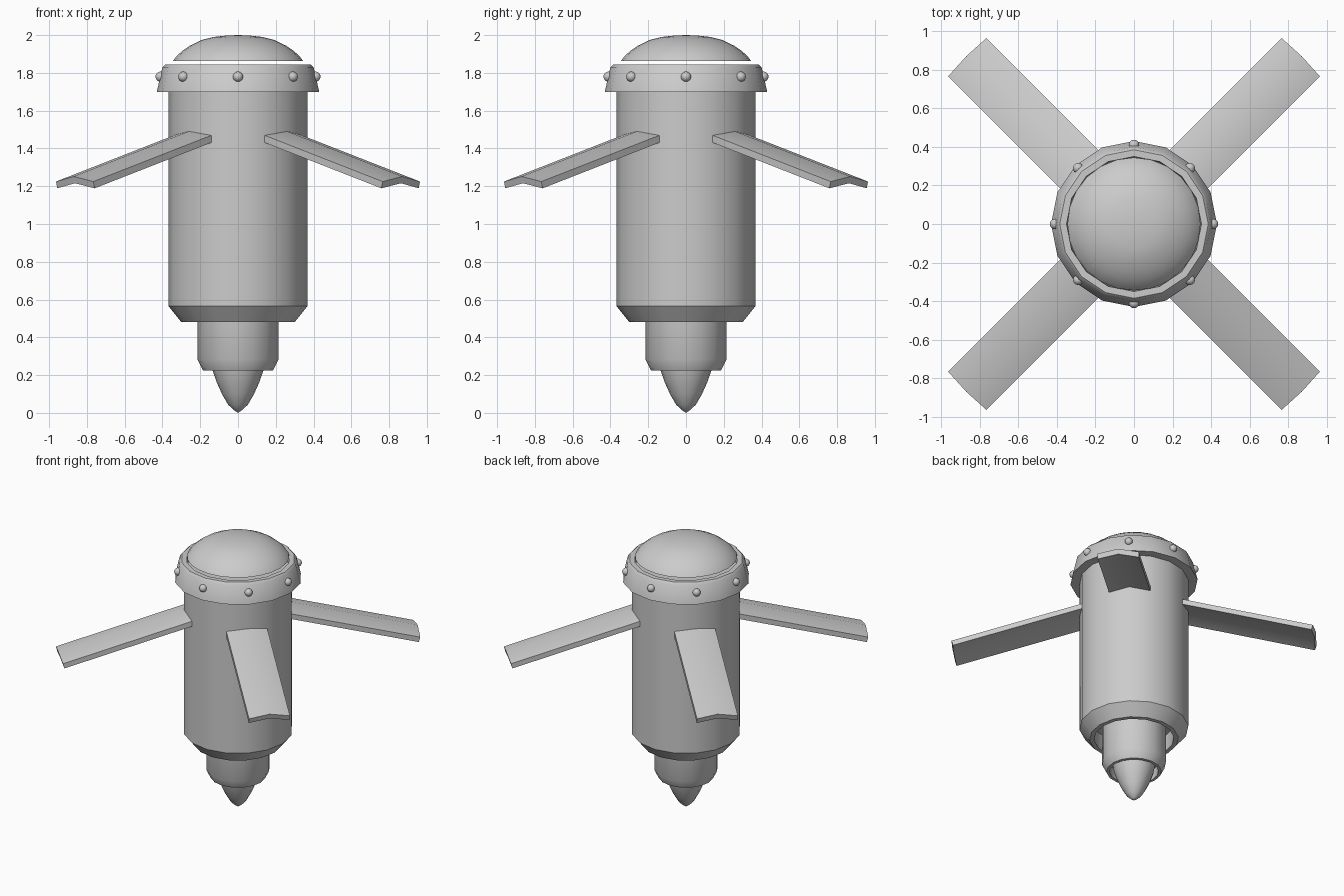
import bpy, math
from mathutils import Vector

cube = bpy.data.objects.get("Cube")
if cube:
    bpy.data.objects.remove(cube, do_unlink=True)

grey = bpy.data.materials.new("plain_grey")
grey.use_nodes = True
grey.diffuse_color = (0.6, 0.6, 0.6, 1)
grey.node_tree.nodes["Principled BSDF"].inputs["Base Color"].default_value = (0.6, 0.6, 0.6, 1)


def finish(obj):
    obj.data.materials.append(grey)
    bpy.ops.object.select_all(action='DESELECT')
    obj.select_set(True)
    bpy.context.view_layer.objects.active = obj
    bpy.ops.object.mode_set(mode='EDIT')
    bpy.ops.mesh.select_all(action='SELECT')
    bpy.ops.mesh.normals_make_consistent(inside=False)
    bpy.ops.object.mode_set(mode='OBJECT')
    bpy.ops.object.shade_smooth_by_angle(angle=math.radians(32))


def make(name, verts, faces):
    mesh = bpy.data.meshes.new(name)
    mesh.from_pydata(verts, [], faces)
    obj = bpy.data.objects.new(name, mesh)
    bpy.context.collection.objects.link(obj)
    finish(obj)
    return obj


def lathe(name, profile, sides=16):
    """Turn (radius, height) points round z; a zero radius becomes a single pole."""
    verts, rings = [], []
    for r, z in profile:
        count = sides if r > 0 else 1
        rings.append([len(verts) + i % count for i in range(sides)])
        for i in range(count):
            a = math.tau * i / sides
            verts.append((r * math.cos(a), r * math.sin(a), z))
    faces = []
    for low, high in zip(rings, rings[1:]):
        for i in range(sides):
            j = (i + 1) % sides
            quad = [low[i], low[j], high[j], high[i]]
            faces.append(list(dict.fromkeys(quad)))
    return make(name, verts, faces)


# Main casing, open at the bottom with a thick rim
lathe("body", [(0, 0.62), (0.27, 0.60), (0.27, 0.48), (0.30, 0.48),
               (0.368, 0.565), (0.368, 1.75), (0, 1.75)])

# Flared collar and floating cap
lathe("collar", [(0, 1.74), (0.35, 1.70), (0.43, 1.70), (0.40, 1.83),
                 (0.385, 1.845), (0.35, 1.845), (0.345, 1.78), (0, 1.78)])
lathe("cap", [(0, 1.862), (0.345, 1.862), (0.325, 1.89), (0.29, 1.92), (0.255, 1.944),
              (0.19, 1.975), (0.13, 1.99), (0.06, 1.998), (0, 2.0)], 24)

# Nozzle and its pointed core
lathe("nozzle", [(0, 0.32), (0.165, 0.30), (0.165, 0.225), (0.185, 0.225),
                 (0.215, 0.285), (0.215, 0.61), (0, 0.61)])
lathe("core_tip", [(0, 0), (0.022, 0.015), (0.052, 0.043), (0.085, 0.10),
                   (0.112, 0.16), (0.135, 0.225), (0.148, 0.31), (0, 0.31)])

# Rivets round the collar
for i in range(8):
    a = math.tau * i / 8
    bpy.ops.mesh.primitive_uv_sphere_add(segments=12, ring_count=8, radius=0.027,
                                         location=(0.41 * math.cos(a), 0.41 * math.sin(a), 1.78))
    rivet = bpy.context.object
    rivet.name = f"rivet_{i + 1}"
    finish(rivet)

# Drooping blades with a ridged cross-section
slope = math.atan(0.277)
along = Vector((math.cos(slope), 0, -math.sin(slope)))
normal = Vector((math.sin(slope), 0, math.cos(slope)))
section = [(-0.14, 0), (0, 0.028), (0.14, 0), (0.14, -0.037), (0, -0.009), (-0.14, -0.037)]
root = Vector((0.33, 0, 1.472))
length = (1.223 - root.x) / along.x
for i, name in enumerate(["back_left", "back_right", "front_right", "front_left"]):
    verts = [root + along * d + normal * h + Vector((0, w, 0))
             for d in (0, length) for w, h in section]
    faces = [(k, (k + 1) % 6, (k + 1) % 6 + 6, k + 6) for k in range(6)]
    faces += [(0, 1, 4, 5), (1, 2, 3, 4), (6, 7, 10, 11), (7, 8, 9, 10)]
    blade = make(name + "_blade", verts, faces)
    blade.rotation_euler.z = math.radians(45 + 90 * i)
